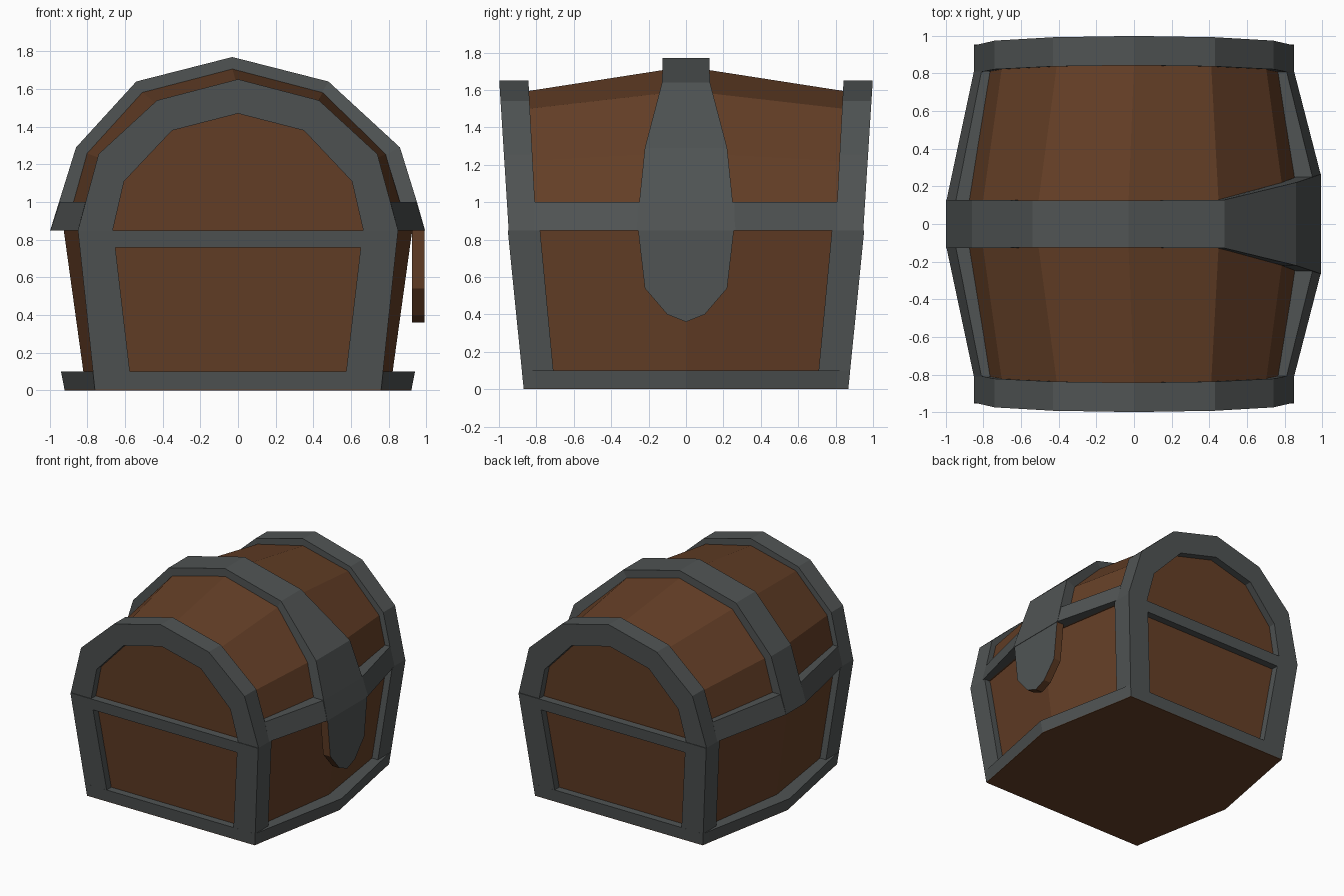
import bpy, bmesh

if "Cube" in bpy.data.objects:
    bpy.data.objects.remove(bpy.data.objects["Cube"])


def material(name, color):
    m = bpy.data.materials.new(name)
    m.diffuse_color = (*color, 1)
    m.use_nodes = True
    m.node_tree.nodes["Principled BSDF"].inputs["Base Color"].default_value = m.diffuse_color
    return m


WOOD = material("wood", (0.13, 0.05, 0.02))
IRON = material("iron", (0.08, 0.088, 0.088))


def loft(name, rings, mat):
    """Skin a stack of closed point rings and cap both ends."""
    bm = bmesh.new()
    vs = [[bm.verts.new(p) for p in r] for r in rings]
    n = len(rings[0])
    for a, b in zip(vs, vs[1:]):
        for i in range(n):
            j = (i + 1) % n
            bm.faces.new((a[i], a[j], b[j], b[i]))
    bm.faces.new(vs[0])
    bm.faces.new(vs[-1])
    bmesh.ops.recalc_face_normals(bm, faces=bm.faces)
    me = bpy.data.meshes.new(name)
    bm.to_mesh(me)
    bm.free()
    ob = bpy.data.objects.new(name, me)
    me.materials.append(mat)
    bpy.context.collection.objects.link(ob)
    return ob


def plan(xe, ye, xk, yk, xm, z):
    """Bulging floor plan: end corner, post edge, mid bulge."""
    q = [(xe, ye), (xk, yk), (xm, 0), (xk, -yk), (xe, -ye)]
    return [(x, y, z) for x, y in q] + [(-x, y, z) for x, y in reversed(q)]


def base_y(z):      # outward lean of the lower end faces
    return 0.868 + 0.1 * z


def lid_y(z):       # outward lean of the lid end faces
    return 0.948 + 0.063 * (z - 0.85)


def box_bar(name, x0, x1, y0, y1, z):
    """Leaning bar; each argument is a (bottom, top) pair."""
    loft(name, [[(x0[i], y0[i], z[i]), (x1[i], y0[i], z[i]),
                 (x1[i], y1[i], z[i]), (x0[i], y1[i], z[i])] for i in (0, 1)], IRON)


# Base: wooden tub, floor and bottom rim
loft("base_wood", [plan(.69, .81, .70, .75, .81, .02),
                   plan(.78, .893, .79, .82, .925, .85)], WOOD)
loft("floor", [plan(.76, .868, .77, .80, .92, 0),
               plan(.76, .868, .77, .80, .921, .004)], WOOD)
loft("bottom_rim", [plan(.76, .868, .77, .80, .921, .004),
                    plan(.77, .878, .78, .81, .94, .1)], IRON)

# Base: corner posts and upper end bars
for sy in (-1, 1):
    for sx in (-1, 1):
        box_bar("corner_post", (.563 * sx, .662 * sx), (.76 * sx, .85 * sx),
                (.70 * sy, .78 * sy), (base_y(0) * sy, base_y(.85) * sy), (0.004, .85))
    box_bar("end_bar", (-.66, -.67), (.66, .67), (.82 * sy, .82 * sy),
            (base_y(.76) * sy, base_y(.85) * sy), (.76, .85))

# Lid arch profiles (x, z)
END_OUT = [(-.85, .85), (-.74, 1.255), (-.43, 1.54), (0, 1.652), (.43, 1.54), (.74, 1.255), (.85, .85)]
END_IN = [(-.665, .85), (-.605, 1.11), (-.35, 1.38), (0, 1.47), (.35, 1.38), (.605, 1.11), (.665, .85)]
END_WOOD = [(-.80, .85), (-.70, 1.22), (-.41, 1.5), (0, 1.595), (.41, 1.5), (.70, 1.22), (.80, .85)]
MID_OUT = [(-.997, .85), (-.86, 1.29), (-.54, 1.64), (-.03, 1.77), (.48, 1.64), (.86, 1.29), (.95, 1.0), (.993, .85)]
MID_IN = [(-.92, .85), (-.805, 1.26), (-.51, 1.585), (-.03, 1.71), (.45, 1.585), (.80, 1.26), (.88, 1.0), (.92, .85)]
MID_WOOD = MID_IN[:6] + MID_IN[7:]
MID_WIDTH = [.128, .128, .125, .125, .128, .22, .25, .265]

# Lid: barrel of planks
loft("lid_wood",
     [[(x, -lid_y(z) + .06, z) for x, z in END_WOOD],
      [(x, -.84, z) for x, z in END_WOOD],
      [(x, -.1, z) for x, z in MID_WOOD],
      [(x, .1, z) for x, z in MID_WOOD],
      [(x, .84, z) for x, z in END_WOOD],
      [(x, lid_y(z) - .06, z) for x, z in END_WOOD]], WOOD)

# Lid: end arches
for sy in (-1, 1):
    rings = []
    for (xo, zo), (xi, zi) in zip(END_OUT, END_IN):
        inner = .80 + .053 * (zo - .85)
        rings.append([(xo, sy * lid_y(zo), zo), (xo, sy * inner, zo),
                      (xi, sy * inner, zi), (xi, sy * lid_y(zi), zi)])
    loft("lid_end_arch", rings, IRON)

# Lid: centre strap, widening into the latch on the right side
loft("centre_strap", [[(xo, -w, zo), (xo, w, zo), (xi * .98, w, zi - .01 * (zi > .9)),
                       (xi * .98, -w, zi - .01 * (zi > .9))]
                      for (xo, zo), (xi, zi), w in zip(MID_OUT, MID_IN, MID_WIDTH)], IRON)


# Lid: side rims, one bulging slab under the planks
def rim(xe, xl, xr, z):
    return [(xe, .81, z), (xr, .26, z), (xr, -.26, z), (xe, -.81, z),
            (-xe, -.81, z), (-xl, -.128, z), (-xl, .128, z), (-xe, .81, z)]


loft("lid_side_rim", [rim(.85, .995, .992, .85), rim(.81, .945, .945, 1.0)], IRON)

# Latch tongue: iron face with wooden edges
tongue = [(-.257, .86), (-.22, .54), (-.1, .4), (0, .36), (.1, .4), (.22, .54), (.257, .86)]
latch = loft("latch_tongue", [[(x, y, z) for y, z in tongue] for x in (.925, .99)], WOOD)
latch.data.materials.append(IRON)
for p in latch.data.polygons:
    p.material_index = int(p.normal.x > .9)
